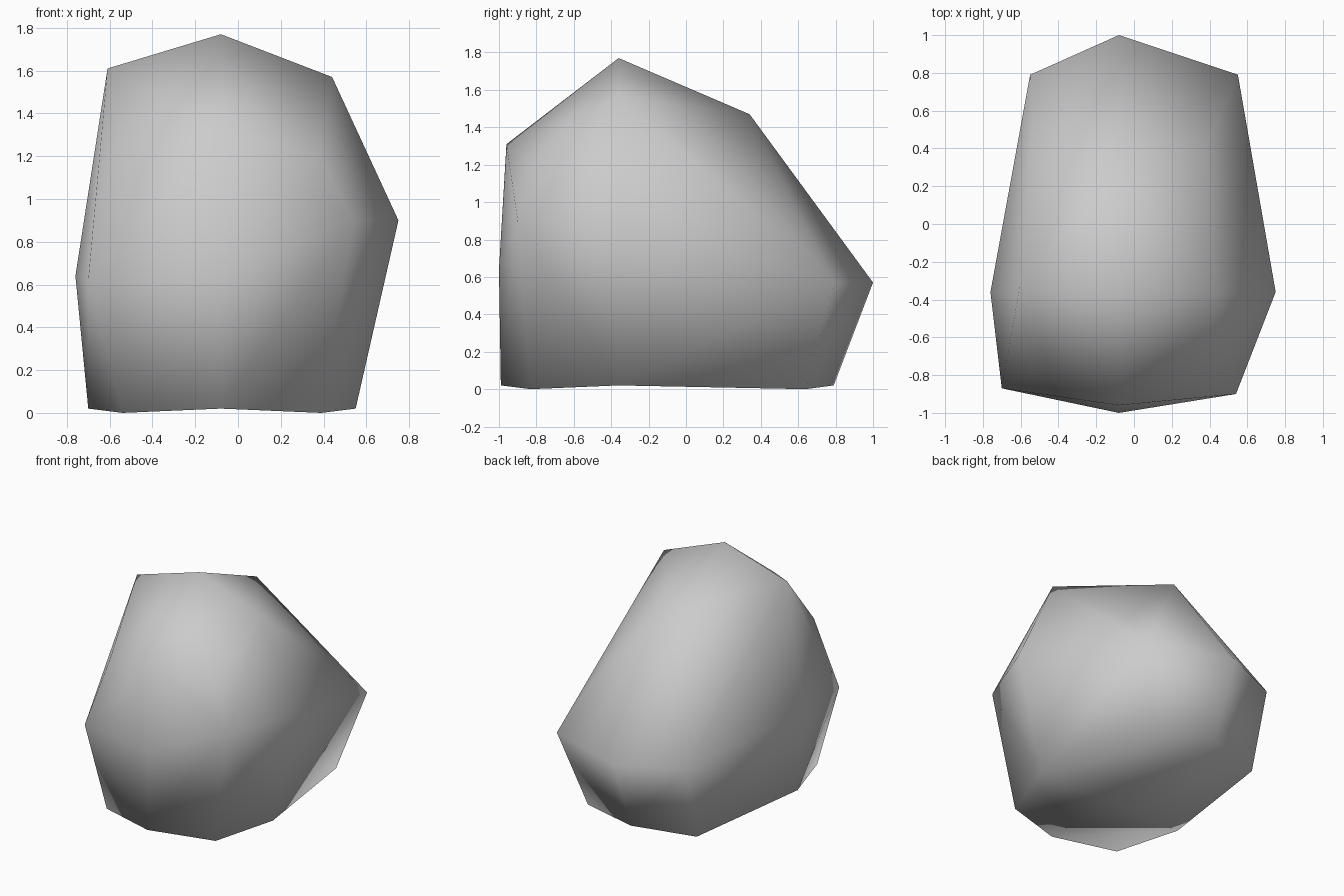
import bpy
import bmesh

default_cube = bpy.data.objects.get("Cube")
if default_cube:
    bpy.data.objects.remove(default_cube, do_unlink=True)

# Stone material
stone = bpy.data.materials.new("stone grey")
stone.use_nodes = True
colour = (0.6, 0.6, 0.6, 1.0)
stone.diffuse_color = colour
stone.node_tree.nodes["Principled BSDF"].inputs["Base Color"].default_value = colour

# Contour rings, counterclockwise from the front; even entries are side centres, odd are corners
CX, CY = -0.08, -0.36
base_ring = [(CX, -0.99, 0.02), (0.39, -0.83, 0), (0.55, CY, 0.02), (0.39, 0.64, 0),
             (CX, 0.79, 0.02), (-0.54, 0.64, 0), (-0.70, CY, 0.02), (-0.54, -0.83, 0)]
waist_ring = [(CX, -1.0, 0.64), (0.54, -0.90, 0.90), (0.75, CY, 0.90), (0.55, 0.79, 0.57),
              (CX, 1.0, 0.57), (-0.55, 0.79, 0.58), (-0.76, CY, 0.64), (-0.70, -0.87, 0.62)]
crown_ring = [(CX, -0.96, 1.31), (0.38, -0.83, 1.20), (0.44, CY, 1.57), (0.38, 0.41, 1.03),
              (CX, 0.34, 1.47), (-0.54, 0.41, 1.03), (-0.61, CY, 1.61), (-0.54, -0.79, 1.14)]

bm = bmesh.new()
base, waist, crown = [[bm.verts.new(p) for p in ring]
                      for ring in (base_ring, waist_ring, crown_ring)]
bottom = bm.verts.new((CX, CY, 0.02))
peak = bm.verts.new((CX, CY, 1.77))


def add_quad(corners, shift):
    """Add a quad, rotating its start so that its split cuts off the corner."""
    bm.faces.new(corners[shift:] + corners[:shift])


# Sides of the boulder
for i in range(8):
    n = (i + 1) % 8
    add_quad([base[i], base[n], waist[n], waist[i]], i % 2)
    add_quad([waist[i], waist[n], crown[n], crown[i]], n % 2)

# Top and underside
for i in range(0, 8, 2):
    n = (i + 2) % 8
    add_quad([crown[i], crown[i + 1], crown[n], peak], 0)
    add_quad([base[n], base[i + 1], base[i], bottom], 0)

bmesh.ops.recalc_face_normals(bm, faces=bm.faces)
for face in bm.faces:
    face.smooth = True

mesh = bpy.data.meshes.new("boulder")
bm.to_mesh(mesh)
bm.free()
mesh.materials.append(stone)
bpy.context.collection.objects.link(bpy.data.objects.new("boulder", mesh))
